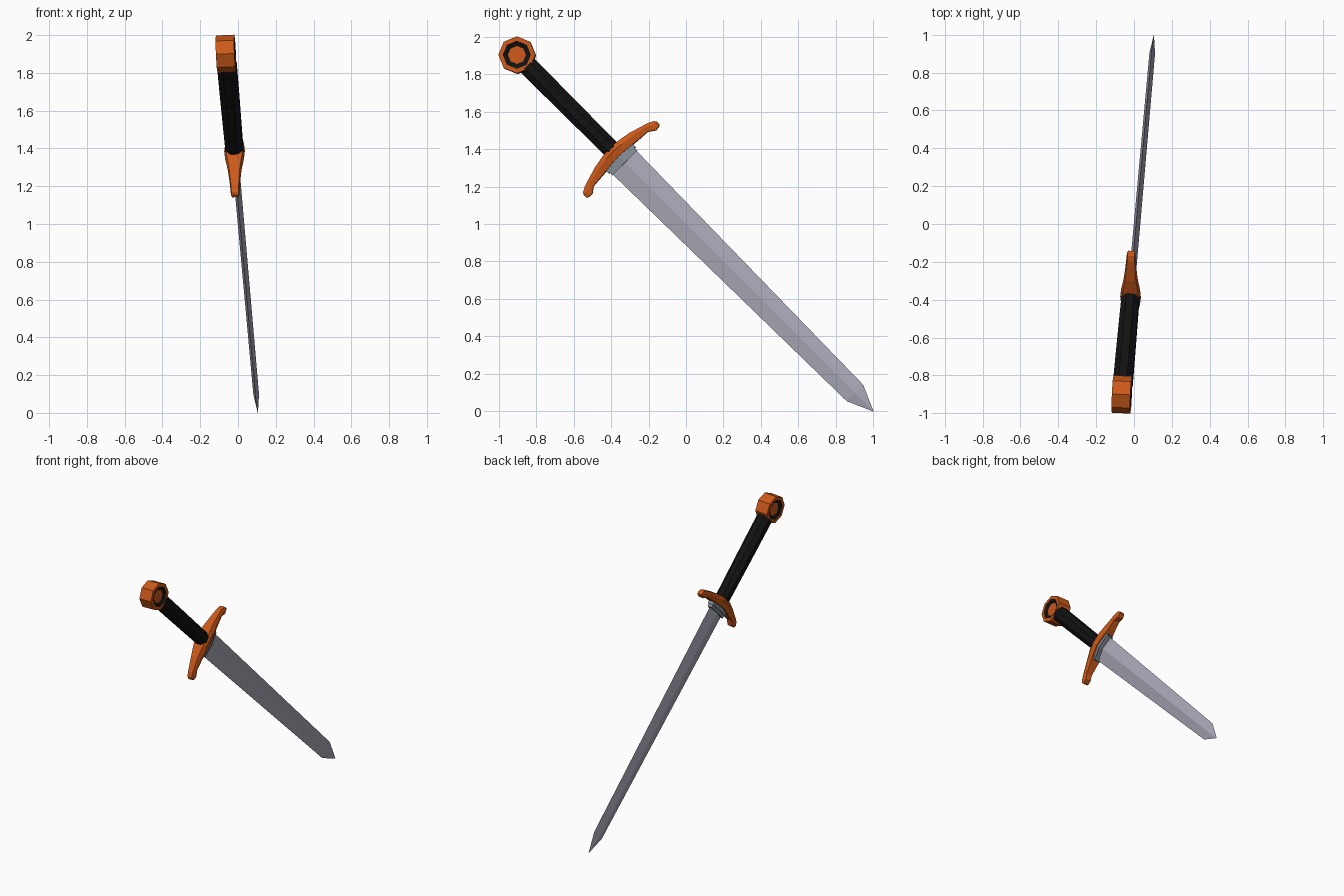
import bpy, bmesh, math
from mathutils import Matrix, Vector

if "Cube" in bpy.data.objects:
    bpy.data.objects.remove(bpy.data.objects["Cube"])

# Sword frame: local z runs from pommel to tip, local y across the blade, local x through it
start, tip = Vector((-0.064, -0.901, 1.901)), Vector((0.105, 1.0, 0.0))
axis = (tip - start).normalized()
across = Vector((0, 1, 1)).normalized()
through = across.cross(axis)
frame = Matrix.Translation(start) @ Matrix((through, across, axis)).transposed().to_4x4()
LENGTH = (tip - start).length


def material(name, rgb):
    m = bpy.data.materials.new(name)
    m.diffuse_color = (*rgb, 1)
    m.use_nodes = True
    m.node_tree.nodes["Principled BSDF"].inputs["Base Color"].default_value = m.diffuse_color
    return m


ORANGE = material("orange", (0.60, 0.10, 0.01))
BLACK = material("black", (0.006, 0.006, 0.006))
STEEL = material("steel", (0.40, 0.39, 0.47))
COLLAR = material("collar_steel", (0.24, 0.27, 0.31))


def loft(name, rings, mats, band_mats=None):
    """Skin equal-sized rings of points; cap both ends."""
    bm = bmesh.new()
    loops = [[bm.verts.new(p) for p in ring] for ring in rings]
    n = len(rings[0])
    for k, (a, b) in enumerate(zip(loops, loops[1:])):
        for i in range(n):
            j = (i + 1) % n
            f = bm.faces.new((a[i], a[j], b[j], b[i]))
            f.material_index = band_mats[k] if band_mats else 0
    bm.faces.new(loops[0])
    bm.faces.new(loops[-1])
    bmesh.ops.remove_doubles(bm, verts=bm.verts, dist=1e-5)
    bmesh.ops.recalc_face_normals(bm, faces=bm.faces)
    me = bpy.data.meshes.new(name)
    bm.to_mesh(me)
    bm.free()
    ob = bpy.data.objects.new(name, me)
    for m in mats:
        me.materials.append(m)
    ob.matrix_world = frame
    bpy.context.collection.objects.link(ob)
    return ob


def polygon(r, n=8, turn=0.0):
    return [(r * math.cos(turn + i * math.tau / n), r * math.sin(turn + i * math.tau / n)) for i in range(n)]


# Pommel: octagonal disc with a dark recessed ring on both faces
half = [(0.048, 0.035), (0.075, 0.047), (0.075, 0.049), (0.099, 0.049)]
profile = half + [(r, -t) for r, t in reversed(half)]
loft("pommel", [[(t, u, v) for u, v in polygon(r)] for r, t in profile],
     [ORANGE, BLACK], [1, 0, 0, 0, 0, 0, 1])

# Grip: slightly tapered octagonal rod
loft("grip", [[(u, v, s) for u, v in polygon(r, 8, math.pi / 8)]
              for r, s in ((0.056, 0.08), (0.055, 0.3), (0.051, 0.74))], [BLACK])

# Guard: curved bar, sections as (across, grip-side, blade-side, half thickness)
side = [(0.055, 0.707, 0.771, 0.050), (0.13, 0.720, 0.778, 0.036), (0.205, 0.742, 0.784, 0.028),
        (0.240, 0.753, 0.809, 0.025), (0.268, 0.768, 0.806, 0.023), (0.276, 0.780, 0.799, 0.021)]
sections = [(-w, a, b, t) for w, a, b, t in reversed(side)] + [(0, 0.704, 0.768, 0.055)] + side
loft("guard", [[(-t * .8, w, a), (t * .8, w, a), (t, w, a * .6 + b * .4),
                (t * .8, w, b), (-t * .8, w, b), (-t, w, a * .6 + b * .4)]
               for w, a, b, t in sections], [ORANGE])

# Collar: two stepped plates at the blade root
for name, w, t, a, b in (("collar_lower", 0.101, 0.036, 0.755, 0.795),
                         ("collar_upper", 0.094, 0.028, 0.790, 0.815)):
    loft(name, [[(-t * .6, -w, s), (t * .6, -w, s), (t, 0, s),
                 (t * .6, w, s), (-t * .6, w, s), (-t, 0, s)] for s in (a, b)], [COLLAR])

# Blade: diamond section tapering to a short point
loft("blade", [[(-t, 0, s), (0, -w, s), (t, 0, s), (0, w, s)]
               for w, t, s in ((0.090, 0.018, 0.78), (0.062, 0.015, 2.555), (0.001, 0.0005, LENGTH))], [STEEL])
